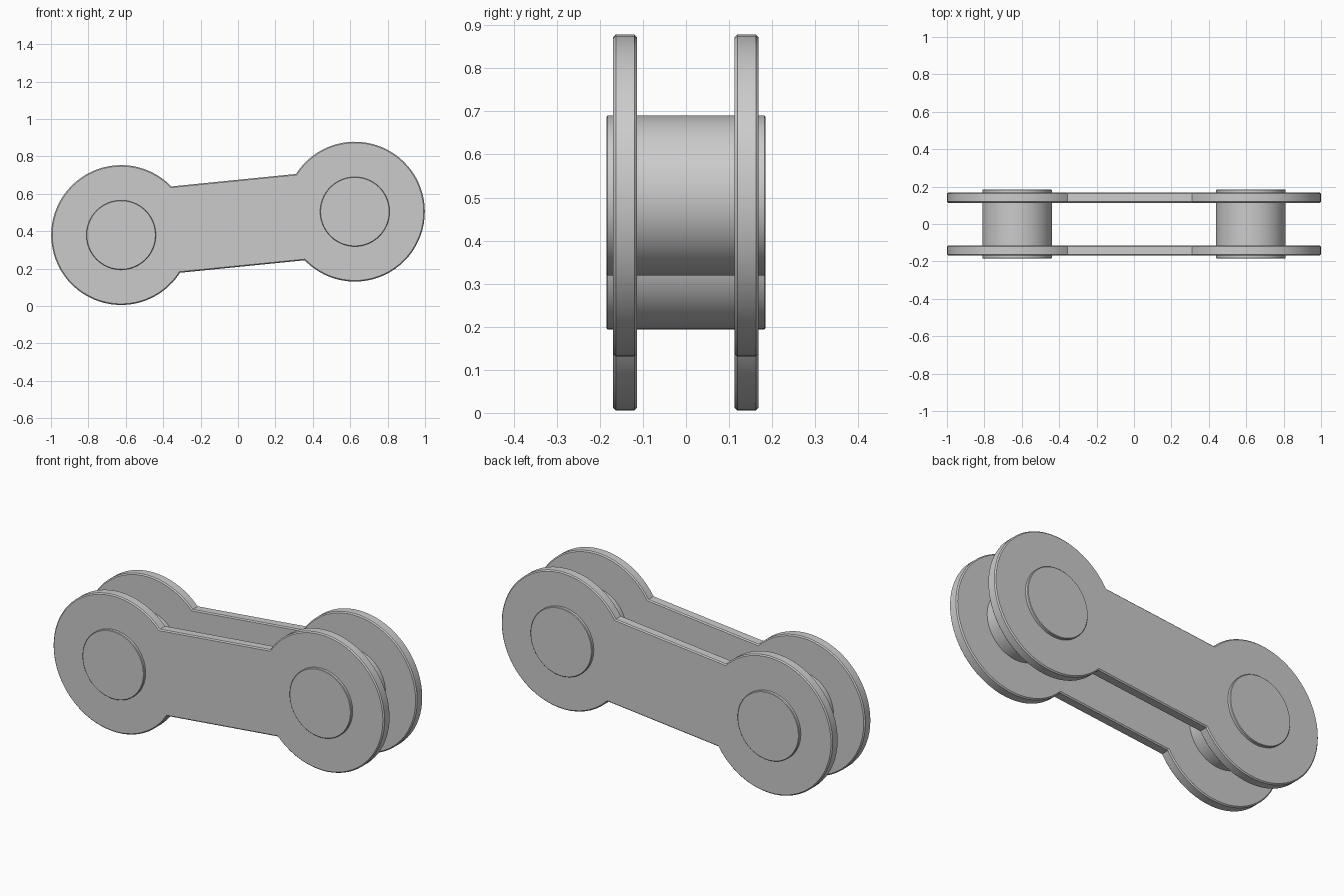
import bpy, bmesh
from math import sin, cos, asin, atan, pi, radians
from mathutils import Matrix, Vector

if "Cube" in bpy.data.objects:
    bpy.data.objects.remove(bpy.data.objects["Cube"], do_unlink=True)

steel = bpy.data.materials.new("grey steel")
steel.use_nodes = True
color = (0.6, 0.6, 0.6, 1)
steel.diffuse_color = color
steel.node_tree.nodes["Principled BSDF"].inputs["Base Color"].default_value = color

DISC_R, PIN_R, BAR_HALF = 0.374, 0.186, 0.232
HALF_PITCH = 0.628
TILT = atan(0.1)
CENTRE = Vector((0, 0, 0.442))


def extruded(name, outline, y0, y1, bevel):
    """Extrude an x-z outline along y, chamfer both rims and tilt into place."""
    bm = bmesh.new()
    front = bm.faces.new([bm.verts.new((x, y0, z)) for x, z in outline])
    top = bmesh.ops.extrude_face_region(bm, geom=[front])
    moved = [v for v in top["geom"] if isinstance(v, bmesh.types.BMVert)]
    bmesh.ops.translate(bm, verts=moved, vec=(0, y1 - y0, 0))
    rims = [e for e in bm.edges if abs(e.verts[0].co.y - e.verts[1].co.y) < 1e-6]
    bmesh.ops.bevel(bm, geom=rims, offset=bevel, segments=1, affect='EDGES')
    bmesh.ops.recalc_face_normals(bm, faces=bm.faces)
    # Positive rotation about -y lifts the +x end
    bm.transform(Matrix.Translation(CENTRE) @ Matrix.Rotation(-TILT, 4, 'Y'))
    mesh = bpy.data.meshes.new(name)
    bm.to_mesh(mesh)
    bm.free()
    mesh.materials.append(steel)
    obj = bpy.data.objects.new(name, mesh)
    bpy.context.collection.objects.link(obj)
    bpy.ops.object.select_all(action='DESELECT')
    obj.select_set(True)
    bpy.context.view_layer.objects.active = obj
    bpy.ops.object.shade_smooth_by_angle(angle=radians(30))
    return obj


def arc(cx, radius, start, end, steps):
    return [(cx + radius * cos(start + (end - start) * i / steps),
             radius * sin(start + (end - start) * i / steps)) for i in range(steps + 1)]


# Side plates: two round ends joined by a straight bar
notch = asin(BAR_HALF / DISC_R)
plate = (arc(HALF_PITCH, DISC_R, notch - pi, pi - notch, 56)
         + arc(-HALF_PITCH, DISC_R, notch, 2 * pi - notch, 56))
for name, y in (("front_plate", -0.1415), ("back_plate", 0.1405)):
    extruded(name, plate, y - 0.0275, y + 0.0275, 0.006)

# Pins through both plates
for name, x in (("left_pin", HALF_PITCH), ("right_pin", -HALF_PITCH)):
    extruded(name, arc(x, PIN_R, 0, 2 * pi, 64)[:-1], -0.185, 0.185, 0.003)
